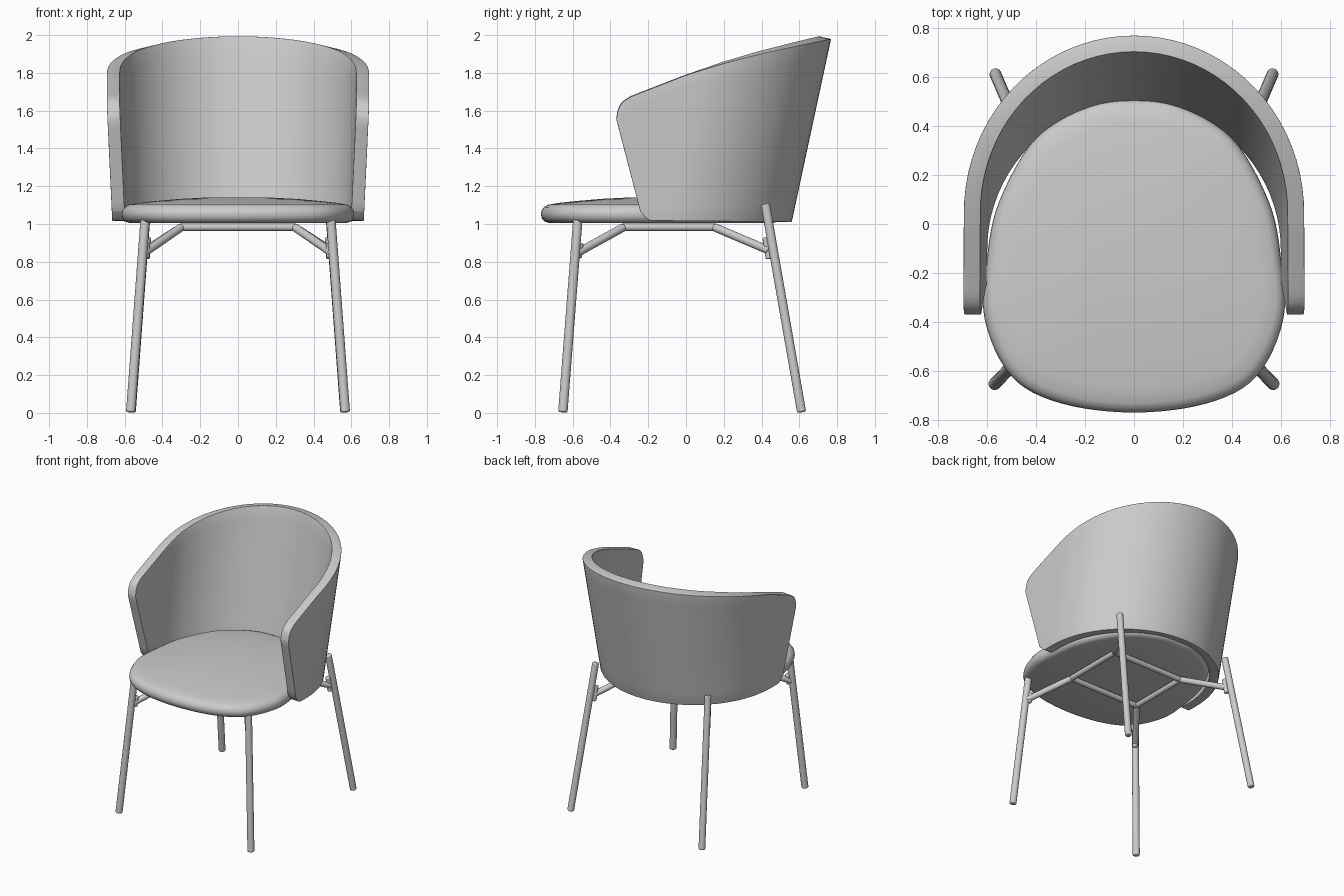
import bpy, bmesh, math
from mathutils import Vector

cube = bpy.data.objects.get("Cube")
if cube:
    bpy.data.objects.remove(cube, do_unlink=True)

# Single grey finish
grey = bpy.data.materials.new("soft grey")
grey.use_nodes = True
color = (0.6, 0.6, 0.6, 1)
grey.diffuse_color = color
grey.node_tree.nodes["Principled BSDF"].inputs["Base Color"].default_value = color


def finish(name, bm, bevel=0.0, thickness=0.0, angle=40):
    bmesh.ops.recalc_face_normals(bm, faces=bm.faces)
    mesh = bpy.data.meshes.new(name)
    bm.to_mesh(mesh)
    bm.free()
    mesh.materials.append(grey)
    ob = bpy.data.objects.new(name, mesh)
    bpy.context.collection.objects.link(ob)
    if thickness:
        mod = ob.modifiers.new("thickness", 'SOLIDIFY')
        mod.thickness, mod.offset = thickness, 0
    if bevel:
        mod = ob.modifiers.new("round edges", 'BEVEL')
        mod.width, mod.segments = bevel, 4
        mod.limit_method, mod.angle_limit = 'ANGLE', math.radians(50)
    bpy.ops.object.select_all(action='DESELECT')
    ob.select_set(True)
    bpy.context.view_layer.objects.active = ob
    bpy.ops.object.shade_smooth_by_angle(angle=math.radians(angle))
    return ob


def lerp(a, b, t):
    return a + (b - a) * t


def spline(pts, steps):
    """Closed smooth curve through 2D points."""
    out, n = [], len(pts)
    for i in range(n):
        a, b, c, d = (Vector(pts[(i + k) % n]) for k in (-1, 0, 1, 2))
        for s in range(steps):
            t = s / steps
            out.append(0.5 * (2 * b + (c - a) * t + (2 * a - 5 * b + 4 * c - d) * t ** 2
                              + (3 * b - a - 3 * c + d) * t ** 3))
    return out


# Seat cushion: stacked outlines, rounded rim, crowned top
half = [(0.18, 0.485), (0.4, 0.35), (0.55, 0.09), (0.6, -0.15), (0.608, -0.39),
        (0.5, -0.62), (0.3, -0.73)]
outline = spline([(0, 0.505)] + half + [(0, -0.768)] + [(-x, y) for x, y in reversed(half)], 6)
centre = Vector((0, -0.13))
rings = [(0.2, 1.005), (0.93, 1.005), (0.97, 1.013), (0.992, 1.03), (1.0, 1.05),
         (0.995, 1.07), (0.975, 1.09), (0.94, 1.102), (0.85, 1.112), (0.7, 1.122),
         (0.5, 1.133), (0.25, 1.141)]
bm = bmesh.new()
prev = None
for scale, z in rings:
    ring = [bm.verts.new((*(centre + (p - centre) * scale), z)) for p in outline]
    if prev:
        for i in range(len(ring)):
            j = (i + 1) % len(ring)
            bm.faces.new((prev[i], prev[j], ring[j], ring[i]))
    else:
        bm.faces.new(ring)
    prev = ring
bm.faces.new(prev)
finish("seat", bm)

# Wraparound backrest: leaning U-shaped sheet with a rising rim
rim = [(-0.37, 1.55), (-0.36, 1.61), (-0.335, 1.65), (-0.29, 1.677), (-0.2, 1.712),
       (0, 1.79), (0.2, 1.855), (0.4, 1.91), (0.6, 1.957), (0.74, 1.988)]


def rim_height(y):
    for (y0, z0), (y1, z1) in zip(rim, rim[1:]):
        if y < y1:
            return lerp(z0, z1, max(0, (y - y0) / (y1 - y0)))
    return rim[-1][1]


def wall(side, f, ang, z):
    """Point on the wall: f runs along the straight arm, ang round the back."""
    h = z - 1.02
    radius = 0.632 + 0.035 * h
    cy = -0.105 + 0.18 * h
    if ang is None:
        return Vector((side * (radius + 0.012 * (1 - f) * h), lerp(-0.23 - 0.26 * h, cy, f), z))
    return Vector((radius * math.cos(ang), cy + radius * math.sin(ang), z))


arm = [(i / 14) ** 1.6 for i in range(14)]
columns = [(1, f, None) for f in arm]
columns += [(0, 1, math.pi * i / 40) for i in range(41)]
columns += [(-1, f, None) for f in reversed(arm)]
ROWS = 10
bm = bmesh.new()
grid = []
for col in columns:
    lo, hi = 1.3, 2.1
    for _ in range(30):
        mid = (lo + hi) / 2
        if rim_height(wall(*col, mid).y) > mid:
            lo = mid
        else:
            hi = mid
    bottom = 1.018 + 0.05 * max(0, 1 - col[1] / 0.4) ** 2
    grid.append([bm.verts.new(wall(*col, lerp(bottom, lo, r / ROWS))) for r in range(ROWS + 1)])
for a, b in zip(grid, grid[1:]):
    for r in range(ROWS):
        bm.faces.new((a[r], b[r], b[r + 1], a[r + 1]))
finish("backrest_shell", bm, bevel=0.028, thickness=0.068)


def rod(name, start, end, radius, bevel=0.008):
    """Round bar between two points."""
    a, b = Vector(start), Vector(end)
    bm = bmesh.new()
    bmesh.ops.create_cone(bm, cap_ends=True, segments=20, radius1=radius, radius2=radius,
                          depth=(b - a).length)
    ob = finish(name, bm, bevel=bevel)
    ob.location = (a + b) / 2
    ob.rotation_euler = (b - a).to_track_quat('Z', 'Y').to_euler()
    return ob


# Legs, struts and brackets, mirrored left and right
FRONT_Y, REAR_Y, FRAME_X, FRAME_Z = -0.33, 0.15, 0.3, 0.983
for s, label in ((1, "left"), (-1, "right")):
    rod("front_leg_" + label, (s * 0.568, -0.652, 0.004), (s * 0.492, -0.573, 1.02), 0.025)
    rod("rear_leg_" + label, (s * 0.565, 0.612, 0.004), (s * 0.483, 0.42, 1.105), 0.024)
    rod("front_strut_" + label, (s * 0.5, -0.58, 0.845), (s * FRAME_X, FRONT_Y, FRAME_Z), 0.022)
    rod("rear_strut_" + label, (s * 0.49, 0.44, 0.86), (s * FRAME_X, REAR_Y, FRAME_Z), 0.022)
    rod("front_bracket_" + label, (s * 0.488, -0.57, 0.82), (s * 0.482, -0.56, 0.9), 0.018)
    rod("rear_bracket_" + label, (s * 0.485, 0.44, 0.815), (s * 0.478, 0.422, 0.93), 0.018)
    rod("frame_side_" + label, (s * FRAME_X, FRONT_Y, FRAME_Z), (s * FRAME_X, REAR_Y, FRAME_Z), 0.02)
for name, y in (("frame_front", FRONT_Y), ("frame_rear", REAR_Y)):
    rod(name, (-FRAME_X, y, FRAME_Z), (FRAME_X, y, FRAME_Z), 0.02)
